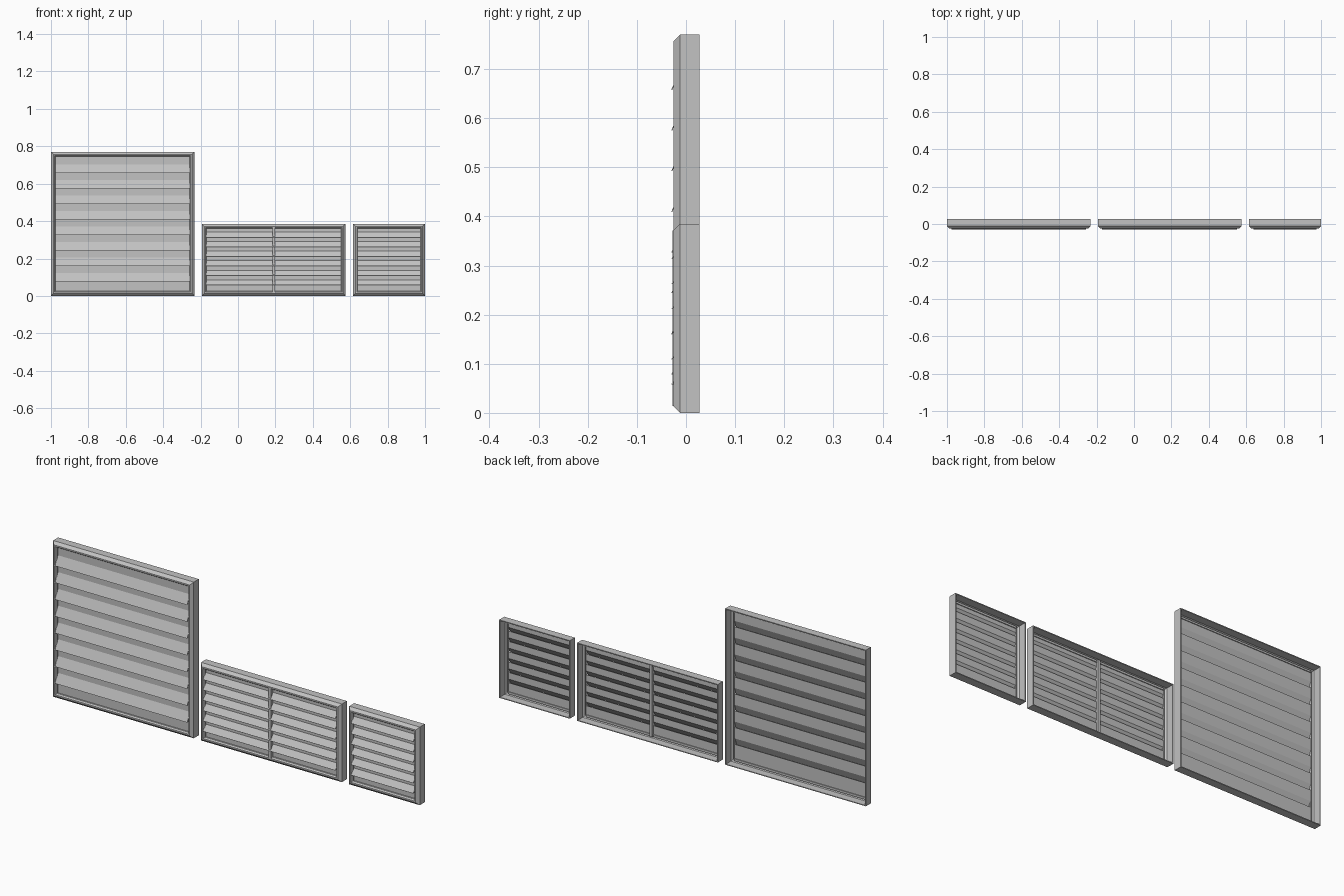
import bpy
import bmesh

cube = bpy.data.objects.get("Cube")
if cube:
    bpy.data.objects.remove(cube)

metal = bpy.data.materials.new("light_grey_metal")
metal.use_nodes = True
GREY = (0.54, 0.54, 0.54, 1)
metal.diffuse_color = GREY
metal.node_tree.nodes["Principled BSDF"].inputs["Base Color"].default_value = GREY


def finish(name, bm):
    bmesh.ops.recalc_face_normals(bm, faces=bm.faces)
    mesh = bpy.data.meshes.new(name)
    bm.to_mesh(mesh)
    bm.free()
    mesh.materials.append(metal)
    bpy.context.collection.objects.link(bpy.data.objects.new(name, mesh))


def bridge(bm, rings, closed):
    """Skin a list of vertex rings; closed joins last to first, otherwise ends are capped."""
    count = len(rings)
    for i in range(count if closed else count - 1):
        a, b = rings[i], rings[(i + 1) % count]
        for j in range(len(a)):
            k = (j + 1) % len(a)
            bm.faces.new((a[j], a[k], b[k], b[j]))
    if not closed:
        bm.faces.new(rings[0])
        bm.faces.new(rings[-1])


def extrude_x(bm, profile, x0, x1):
    """Extrude a (y, z) outline along x."""
    bridge(bm, [[bm.verts.new((x, y, z)) for y, z in profile] for x in (x0, x1)], False)


# Frame section as (inset, y): outer wall, chamfered front flange, inner return
FRAME = [(0, .027), (0, -.012), (.013, -.025), (.02, -.025), (.025, -.018),
         (.025, -.004), (.022, -.004), (.022, -.015), (.018, -.021),
         (.013, -.021), (.004, -.011), (.004, .027)]
BEND = -.010
LIP = -.030
THICK = .002


def build_frame(name, x0, x1, height):
    bm = bmesh.new()
    rings = [[bm.verts.new(p) for p in ((x0 + d, y, d), (x1 - d, y, d),
                                       (x1 - d, y, height - d), (x0 + d, y, height - d))]
             for d, y in FRAME]
    bridge(bm, rings, True)
    finish(name, bm)


def build_louvres(name, x0, x1, height, first, pitch, count):
    bm = bmesh.new()
    for i in range(count):
        z = first + i * pitch
        bend = z + pitch * .55
        top = min(z + pitch * 1.2, height - .012)
        # Sloping lip below an upright web, overlapping the blade above
        extrude_x(bm, [(LIP, z), (BEND, bend), (BEND, top), (BEND + THICK, top),
                       (BEND + THICK, bend), (LIP + THICK, z)], x0, x1)
    # Upright sill behind the lowest lip
    sill = first + pitch * .2
    extrude_x(bm, [(BEND, .012), (BEND, sill), (BEND + THICK, sill),
                   (BEND + THICK, .012)], x0, x1)
    # Triangular end tabs on the lowest blade
    for x in (x0 + .002, x1 - .005):
        extrude_x(bm, [(LIP, first), (BEND, first), (BEND, first + pitch * .55)],
                  x, x + .003)
    finish(name, bm)


def build_vent(label, x0, x1, height, first, pitch, count, panels):
    build_frame(label + "_frame", x0, x1, height)
    left, right = x0 + .023, x1 - .023
    width = (right - left) / panels
    for i in range(panels):
        start = left + i * width
        build_louvres(f"{label}_louvres_{i + 1}", start, start + width,
                      height, first, pitch, count)
        if i:
            # Upright bar between two panels
            bm = bmesh.new()
            extrude_x(bm, [(-.027, .014), (.002, .014), (.002, height - .014),
                           (-.027, height - .014)], start - .007, start + .007)
            finish(label + "_divider", bm)


build_vent("large_vent", -1, -.233, .77, .078, .0828, 8, 1)
build_vent("double_vent", -.193, .575, .385, .058, .051, 6, 2)
build_vent("small_vent", .615, 1, .385, .058, .051, 6, 1)
